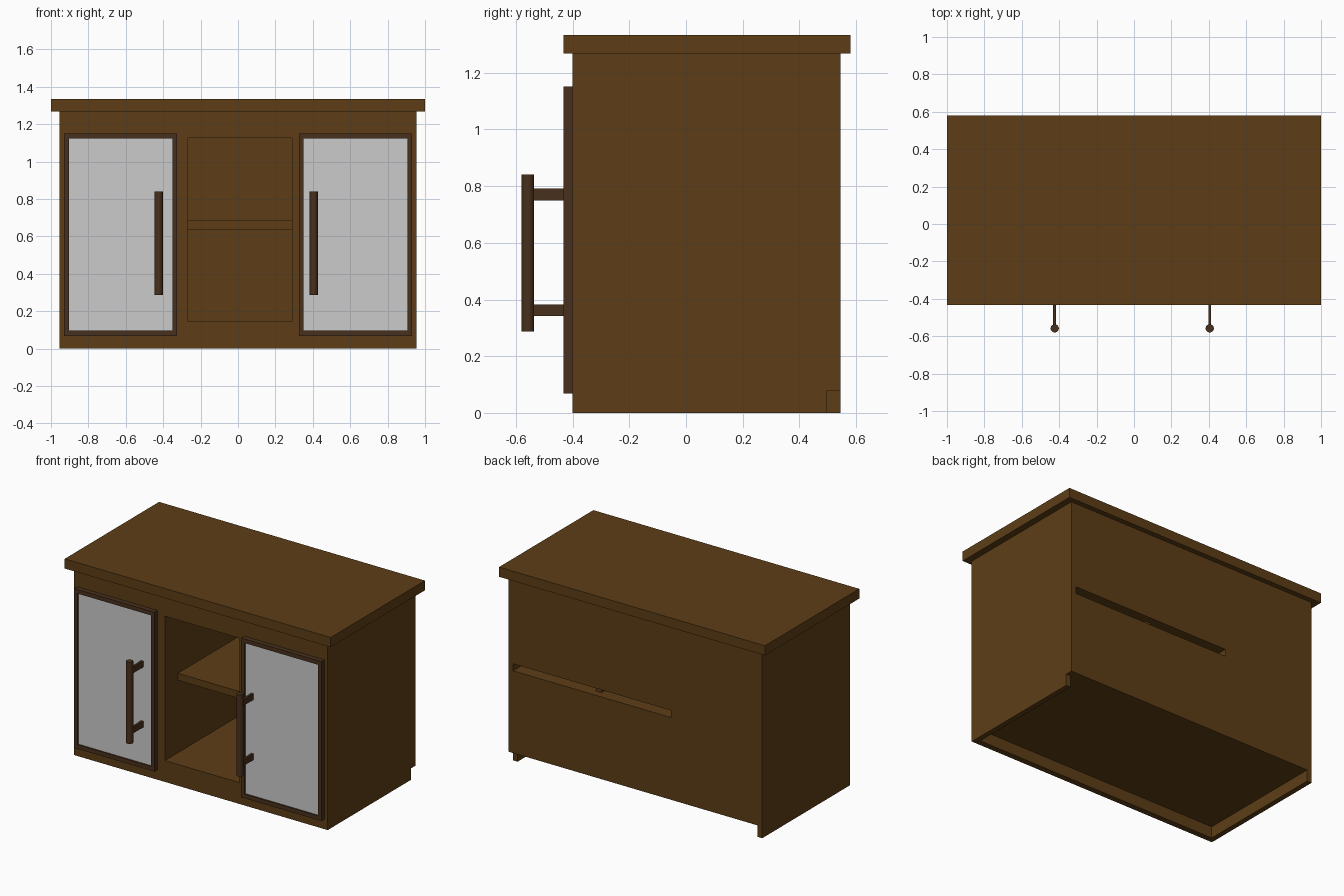
import bpy, bmesh

if "Cube" in bpy.data.objects:
    bpy.data.objects.remove(bpy.data.objects["Cube"])


def material(name, rgb):
    m = bpy.data.materials.new(name)
    m.diffuse_color = (*rgb, 1)
    m.use_nodes = True
    m.node_tree.nodes["Principled BSDF"].inputs["Base Color"].default_value = m.diffuse_color
    return m


WOOD = material("brown_wood", (0.11, 0.048, 0.008))
DARK = material("dark_wood", (0.065, 0.03, 0.012))


def box_faces(bm, x0, x1, y0, y1, z0, z1):
    r = bmesh.ops.create_cube(bm, size=1)
    for v in r["verts"]:
        v.co = ((x0 + x1) / 2 + v.co.x * (x1 - x0),
                (y0 + y1) / 2 + v.co.y * (y1 - y0),
                (z0 + z1) / 2 + v.co.z * (z1 - z0))


def boxes(name, mat, *dims, open_back=False):
    """One object made of boxes given as x0, x1, y0, y1, z0, z1."""
    bm = bmesh.new()
    for d in dims:
        box_faces(bm, *d)
    if open_back:
        bm.normal_update()
        backs = [f for f in bm.faces if f.normal.y > 0.9]
        bmesh.ops.delete(bm, geom=backs, context='FACES')
    me = bpy.data.meshes.new(name)
    bm.to_mesh(me)
    bm.free()
    ob = bpy.data.objects.new(name, me)
    bpy.context.collection.objects.link(ob)
    if mat:
        me.materials.append(mat)
    return ob


# Carcass
FRONT, BACK_IN, BACK = -0.4, 0.495, 0.545
boxes("worktop", WOOD, (-1, 1, -0.433, 0.58, 1.268, 1.334))
boxes("left_side_panel", WOOD, (-0.955, -0.92, FRONT, BACK, 0, 1.268))
boxes("right_side_panel", WOOD, (0.92, 0.955, FRONT, BACK_IN, 0, 1.268))
boxes("floor_panel", WOOD, (-0.92, 0.92, FRONT, BACK_IN, 0.078, 0.145))
boxes("kick_board", WOOD, (-0.92, 0.92, FRONT, -0.36, 0, 0.078))
boxes("upper_panel", WOOD, (-0.92, 0.92, FRONT, BACK_IN, 1.127, 1.268))
boxes("left_partition", WOOD, (-0.33, -0.27, FRONT, BACK_IN, 0.145, 1.127))
boxes("right_partition", WOOD, (0.29, 0.33, FRONT, BACK_IN, 0.145, 1.127))

# Back panel with the long shelf slot
back = boxes("back_panel", WOOD, (-0.92, 0.955, BACK_IN, BACK, 0.078, 1.268))
cutter = boxes("slot_cutter", None, (-0.27, 0.92, 0.45, 0.6, 0.637, 0.685))
cutter.hide_render = True
cutter.hide_viewport = True
mod = back.modifiers.new("slot", 'BOOLEAN')
mod.operation = 'DIFFERENCE'
mod.solver = 'EXACT'
mod.object = cutter

# Hollow shelves, open towards the slot
for name, x0, x1 in (("middle_shelf", -0.27, 0.29), ("right_shelf", 0.33, 0.92)):
    boxes(name, WOOD, (x0, x1, -0.26, BACK_IN, 0.637, 0.685), open_back=True)

# Doors with pane and bar handle
for side, x0, x1, hx in (("left", -0.929, -0.325, -0.424), ("right", 0.326, 0.93, 0.405)):
    y0, z0, z1, w, h = -0.433, 0.068, 1.151, 0.025, 0.028
    boxes(side + "_door_frame", DARK,
          (x0, x0 + w, y0, FRONT, z0, z1), (x1 - w, x1, y0, FRONT, z0, z1),
          (x0 + w, x1 - w, y0, FRONT, z0, z0 + h), (x0 + w, x1 - w, y0, FRONT, z1 - h, z1))
    boxes(side + "_door_pane", None, (x0 + w, x1 - w, -0.423, -0.405, z0 + h, z1 - h))
    boxes(side + "_handle_posts", DARK,
          *[(hx - 0.008, hx + 0.008, -0.56, -0.42, z - 0.021, z + 0.021) for z in (0.362, 0.771)])
    bpy.ops.mesh.primitive_cylinder_add(vertices=32, radius=0.022, depth=0.554,
                                        location=(hx, -0.558, 0.564))
    bar = bpy.context.object
    bar.name = side + "_handle_bar"
    bar.data.materials.append(DARK)
    bpy.ops.object.shade_smooth_by_angle()
